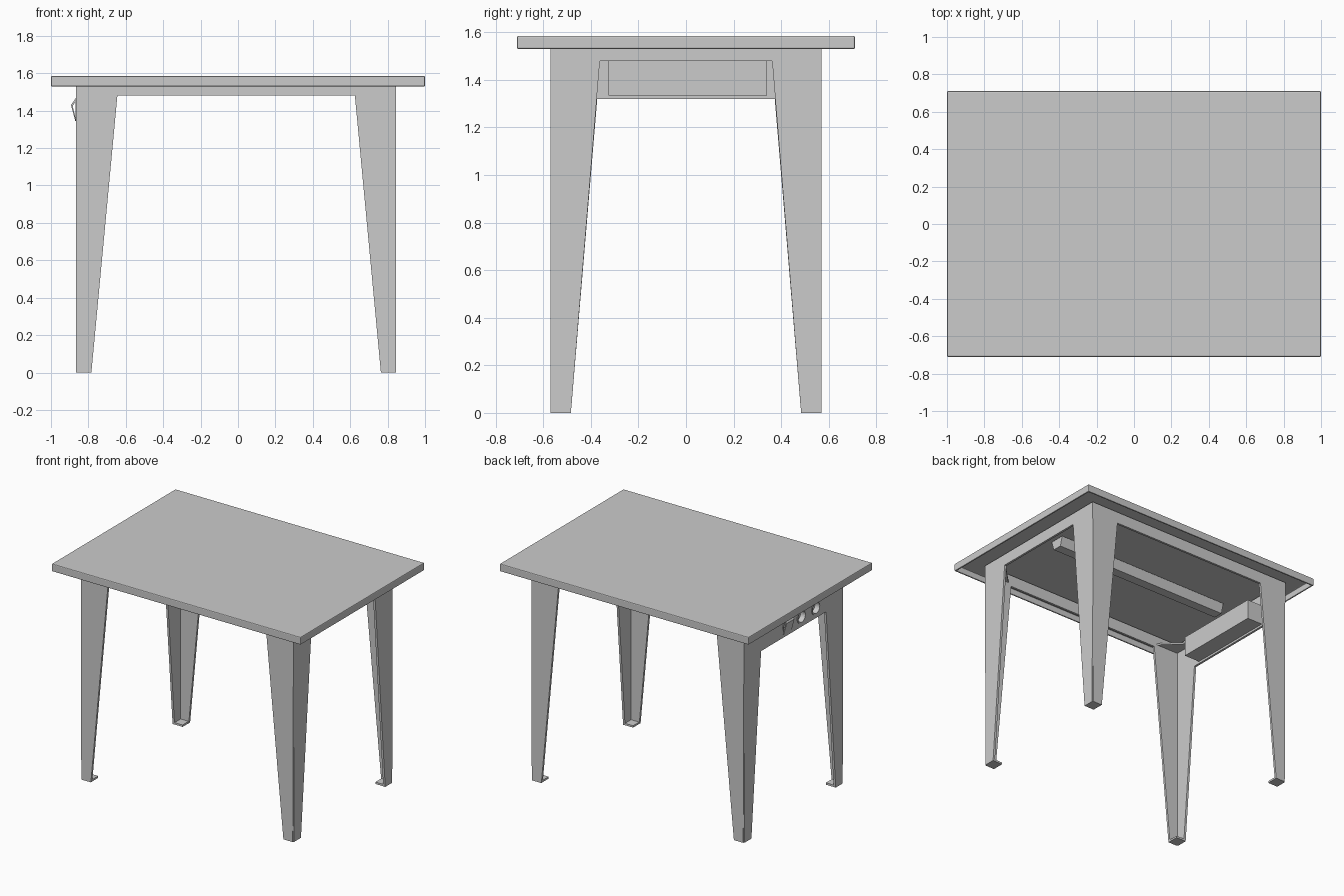
import bpy, bmesh, math
from mathutils import Vector

if "Cube" in bpy.data.objects:
    bpy.data.objects.remove(bpy.data.objects["Cube"])

CX = -0.01            # frame is slightly off centre in x
HX, HY = 0.855, 0.57  # half size of the frame
T = 0.016             # sheet thickness
Z_TOP = 1.565         # underside of the table top sheet


def new_obj(name, bm):
    bmesh.ops.recalc_face_normals(bm, faces=bm.faces)
    me = bpy.data.meshes.new(name)
    bm.to_mesh(me)
    bm.free()
    ob = bpy.data.objects.new(name, me)
    bpy.context.collection.objects.link(ob)
    return ob


def extrude_profile(name, pts, vec):
    bm = bmesh.new()
    face = bm.faces.new([bm.verts.new(p) for p in pts])
    ext = bmesh.ops.extrude_face_region(bm, geom=[face], use_keep_orig=True)
    verts = [g for g in ext["geom"] if isinstance(g, bmesh.types.BMVert)]
    bmesh.ops.translate(bm, verts=verts, vec=Vector(vec))
    return new_obj(name, bm)


def box(name, lo, hi):
    (a, b, c), (d, e, f) = lo, hi
    return extrude_profile(name, [(a, b, c), (d, b, c), (d, e, c), (a, e, c)], (0, 0, f - c))


def cylinder_x(name, r, x0, x1, y, z):
    pts = [(x0, y + r * math.cos(a), z + r * math.sin(a))
           for a in (2 * math.pi * i / 32 for i in range(32))]
    return extrude_profile(name, pts, (x1 - x0, 0, 0))


def boolean(ob, cutter):
    m = ob.modifiers.new("cut", 'BOOLEAN')
    m.operation, m.object, m.solver = 'DIFFERENCE', cutter, 'EXACT'
    cutter.hide_render = True
    bpy.context.view_layer.objects.active = ob
    bpy.ops.object.modifier_apply(modifier=m.name)
    bpy.data.objects.remove(cutter)


def gate(outer, inner, foot, z_apron):
    """Outline of an apron with a tapered leg at each end, as (u, z)."""
    half = [(outer, Z_TOP), (outer - 0.006, 0), (outer - 0.006 - foot, 0), (inner, z_apron)]
    return half + [(-u, z) for u, z in reversed(half)]


# Table top: folded sheet tray, open below
bm = bmesh.new()
bmesh.ops.create_cube(bm, size=1)
for v in bm.verts:
    v.co = (v.co.x * 2, v.co.y * 1.42, 1.557 + v.co.z * 0.056)
bm.normal_update()
bmesh.ops.delete(bm, geom=[f for f in bm.faces if f.normal.z < -0.5], context='FACES_ONLY')
top = new_obj("table_top", bm)
sol = top.modifiers.new("sheet", 'SOLIDIFY')
sol.thickness, sol.offset = 0.018, -1
bev = top.modifiers.new("soft_edge", 'BEVEL')
bev.width, bev.segments = 0.006, 2

# Frame sides: apron and leg flanges cut from one sheet
for name, s in (("front_frame", -1), ("back_frame", 1)):
    pts = [(CX + u, s * HY, z) for u, z in gate(HX, 0.635, 0.075, 1.48)]
    extrude_profile(name, pts, (0, -s * T, 0))
pts = [(CX + HX, u, z) for u, z in gate(HY, 0.362, 0.08, 1.48)]
extrude_profile("right_frame", pts, (-T, 0, 0))
pts = [(CX - HX, u, z) for u, z in gate(HY, 0.373, 0.08, 1.32)]
left = extrude_profile("left_frame", pts, (T, 0, 0))

# Foot plates and corner gussets
for sx in (-1, 1):
    for sy in (-1, 1):
        tag = ("left" if sx < 0 else "right") + ("_front" if sy < 0 else "_back")
        ox, oy = CX + sx * (HX - 0.006), sy * (HY - 0.006)
        ix, iy = ox - sx * 0.074, oy - sy * 0.079
        box(tag + "_foot", (min(ox, ix), min(oy, iy), 0), (max(ox, ix), max(oy, iy), 0.014))
        gx, gy = ox - sx * 0.2, oy - sy * 0.2
        extrude_profile(tag + "_gusset", [(ox, oy, 1.5), (gx, oy, 1.5), (ox, gy, 1.5)],
                        (0, 0, 0.012))

# Centre stiffener under the top
prof = [(-0.055, Z_TOP + 0.004), (-0.035, 1.5), (0.035, 1.5), (0.055, Z_TOP + 0.004)]
extrude_profile("centre_rail", [(-0.73, y + 0.02, z) for y, z in prof], (1.43, 0, 0))

# Socket housing behind the left apron
X0 = CX - HX
housing = box("socket_housing", (X0 + T, -0.325, 1.335), (X0 + 0.14, 0.34, 1.48))
boolean(housing, box("cutter", (X0, -0.31, 1.35), (X0 + 0.125, 0.325, 1.465)))

# Round sockets set into the left apron
for i, y in enumerate((-0.255, -0.09, 0.075)):
    boolean(left, cylinder_x("cutter", 0.048, X0 - 0.05, X0 + 0.05, y, 1.395))
    ring = cylinder_x(f"socket_{i + 1}", 0.05, X0 - 0.004, X0 + 0.05, y, 1.395)
    boolean(ring, cylinder_x("cutter", 0.04, X0 - 0.05, X0 + 0.035, y, 1.395))

# Raised socket lid
extrude_profile("socket_lid", [(X0, 0.03, 1.47), (X0 - 0.028, 0.03, 1.43),
                               (X0 - 0.022, 0.03, 1.42), (X0, 0.03, 1.455)], (0, 0.09, 0))
extrude_profile("socket_lid_flap", [(X0 - 0.028, 0.03, 1.43), (X0 - 0.005, 0.03, 1.345),
                                    (X0, 0.03, 1.345), (X0 - 0.02, 0.03, 1.43)], (0, 0.09, 0))
